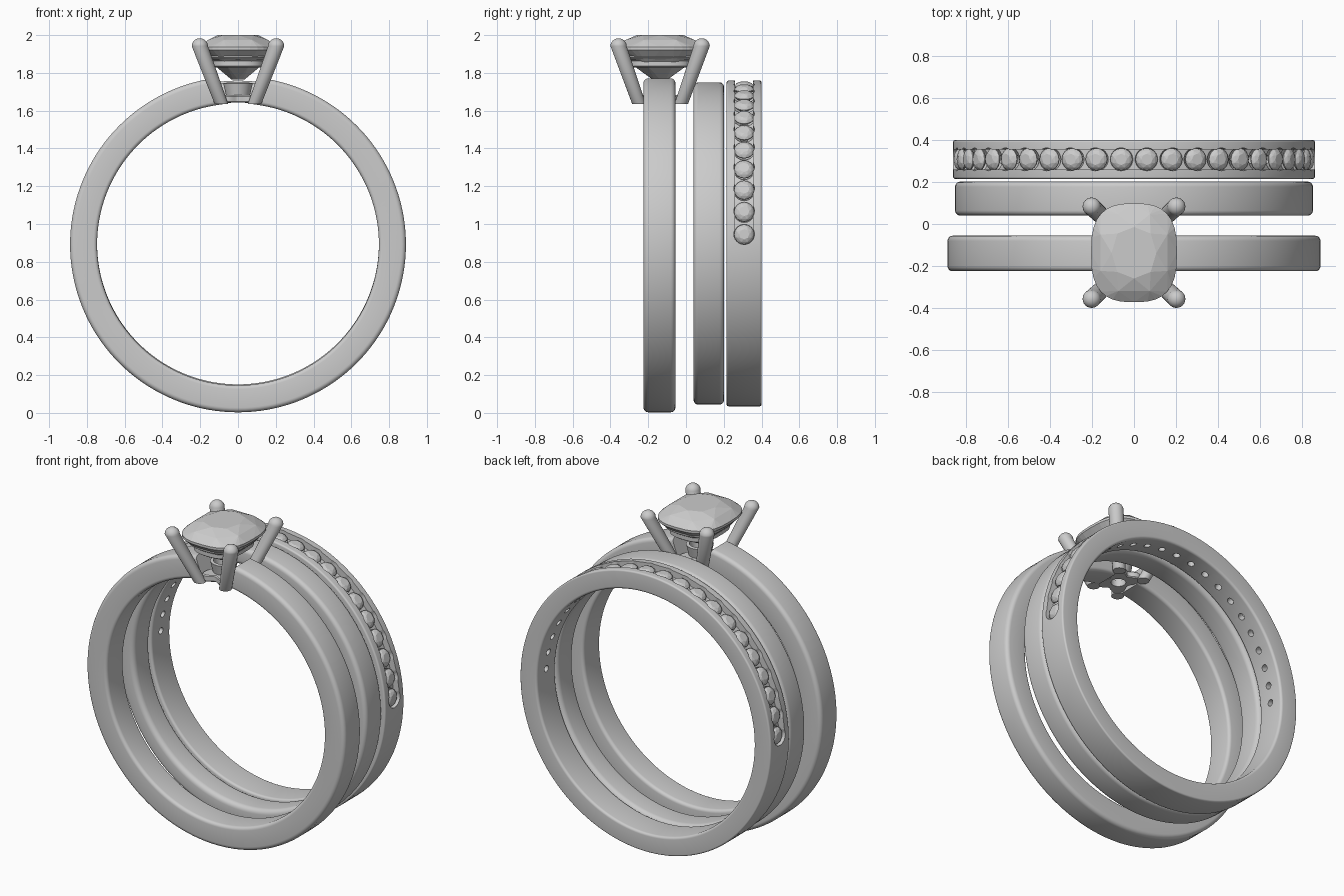
import bpy, bmesh, math
from mathutils import Vector, Matrix

if "Cube" in bpy.data.objects:
    bpy.data.objects.remove(bpy.data.objects["Cube"])

CZ, HEAD_Y = 0.895, -0.137      # ring axis height, centre of the setting
PI = math.pi


def finish(name, bm, angle=35):
    bmesh.ops.recalc_face_normals(bm, faces=bm.faces)
    me = bpy.data.meshes.new(name)
    bm.to_mesh(me)
    bm.free()
    ob = bpy.data.objects.new(name, me)
    bpy.context.collection.objects.link(ob)
    smooth(ob, angle)
    return ob


def smooth(ob, angle):
    bpy.ops.object.select_all(action='DESELECT')
    ob.select_set(True)
    bpy.context.view_layer.objects.active = ob
    if angle:
        bpy.ops.object.shade_smooth_by_angle(angle=math.radians(angle))


def loft(bm, rings, loop=False):
    """Skin a list of equal closed rings; cap the ends or join them in a loop."""
    vs = [[bm.verts.new(p) for p in r] for r in rings]
    n = len(vs[0])
    pairs = list(zip(vs, vs[1:])) + ([(vs[-1], vs[0])] if loop else [])
    for a, b in pairs:
        for i in range(n):
            bm.faces.new((a[i], a[(i + 1) % n], b[(i + 1) % n], b[i]))
    if not loop:
        bm.faces.new(vs[0])
        bm.faces.new(vs[-1])


def rounded_rect(r0, r1, y0, y1, b_in, b_out):
    pts = []
    for cx, cy, b, a0 in ((r1 - b_out, y1 - b_out, b_out, 0), (r0 + b_in, y1 - b_in, b_in, 90),
                          (r0 + b_in, y0 + b_in, b_in, 180), (r1 - b_out, y0 + b_out, b_out, 270)):
        for k in range(6):
            a = math.radians(a0 + 18 * k)
            pts.append((cx + b * math.cos(a), cy + b * math.sin(a)))
    return pts


def band(name, r0, r1, y0, y1, b_in, b_out, cz):
    bm = bmesh.new()
    prof = rounded_rect(r0, r1, y0, y1, b_in, b_out)
    n = 144
    loft(bm, [[(r * math.cos(t), y, cz + r * math.sin(t)) for r, y in prof]
              for t in (2 * PI * i / n for i in range(n))], loop=True)
    return finish(name, bm)


def cut(ob, cutter):
    m = ob.modifiers.new("cut", 'BOOLEAN')
    m.operation, m.solver, m.object = 'DIFFERENCE', 'EXACT', cutter
    smooth(ob, None)
    bpy.ops.object.modifier_apply(modifier=m.name)
    bpy.data.objects.remove(cutter)
    smooth(ob, 35)


def circle(r, z, n, off=0.0):
    return [(r * math.cos(2 * PI * (i + off) / n), r * math.sin(2 * PI * (i + off) / n), z)
            for i in range(n)]


def cushion(a, b, z, n, off=0.0, e=0.72, y=HEAD_Y):
    """Rounded-rectangle outline."""
    out = []
    for i in range(n):
        t = 2 * PI * (i + off) / n
        c, s = math.cos(t), math.sin(t)
        out.append((a * math.copysign(abs(c) ** e, c), y + b * math.copysign(abs(s) ** e, s), z))
    return out


def gem(name, pts):
    bm = bmesh.new()
    for p in pts:
        bm.verts.new(p)
    bmesh.ops.convex_hull(bm, input=bm.verts)
    return finish(name, bm, None)


# Three bands
solitaire = band("solitaire_band", 0.746, 0.889, -0.225, -0.056, 0.02, 0.025, 0.892)
band("plain_band", 0.746, 0.853, 0.04, 0.202, 0.03, 0.025, 0.897)
channel = band("channel_band", 0.746, 0.862, 0.215, 0.4, 0.015, 0.01, 0.897)

# Gap in the solitaire band where the setting sits
bm = bmesh.new()
loft(bm, [[(sx * w, HEAD_Y + sy * 0.2, z) for sx, sy in ((-1, -1), (1, -1), (1, 1), (-1, 1))]
          for w, z in ((0.07, 1.6), (0.165, 1.85))])
cut(solitaire, finish("gap_cutter", bm))

# Stone channel, round seats and through holes in the third band
STONE_Y, STEP, COUNT = 0.308, math.radians(8.26), 22
angles = [(i - (COUNT - 1) / 2) * STEP for i in range(COUNT)]
place = lambda a: Matrix.Translation((0, STONE_Y, 0.897)) @ Matrix.Rotation(a, 4, 'Y')

bm = bmesh.new()
arc = [angles[0] + (angles[-1] - angles[0]) * i / 84 for i in range(85)]
loft(bm, [[place(a) @ Vector((0, y, r)) for y, r in
           ((-0.048, 0.822), (0.048, 0.822), (0.048, 0.91), (-0.048, 0.91))] for a in arc])
cut(channel, finish("channel_cutter", bm))

bm = bmesh.new()
for a in angles:
    loft(bm, [[place(a) @ Vector(p) for p in circle(r, z, 24)] for r, z in
              ((0.02, 0.70), (0.02, 0.785), (0.0545, 0.815), (0.0545, 0.9))])
cut(channel, finish("seat_cutter", bm))

# Small round stones along the upper half
first = gem("channel_stone", circle(0.053, 0.836, 16) + circle(0.053, 0.831, 16)
            + circle(0.043, 0.849, 8, 0.5) + circle(0.027, 0.857, 8) + [(0, 0, 0.789)])
for i, a in enumerate(angles):
    ob = first if i == 0 else bpy.data.objects.new("channel_stone", first.data)
    if i:
        bpy.context.collection.objects.link(ob)
    ob.matrix_world = place(a)

# Cushion-cut centre stone
A, B = 0.205, 0.236
gem("centre_stone", cushion(A, B, 1.937, 32) + cushion(A, B, 1.922, 32)
    + cushion(A * 0.83, B * 0.83, 1.974, 8, 0.5, 0.85) + cushion(A * 0.52, B * 0.52, 2.0, 8, 0, 0.85)
    + cushion(A * 0.62, B * 0.62, 1.835, 8, 0.5, 0.85) + cushion(0.035, 0.04, 1.765, 8, 0, 0.9))

# Four tilted claws with rounded tips
for sx in (-1, 1):
    for sy in (-1, 1):
        foot = Vector((sx * 0.088, HEAD_Y + sy * 0.112, 1.636))
        tip = Vector((sx * 0.202, HEAD_Y + sy * 0.22, 1.942))
        rings = [[foot + Vector(p) for p in circle(0.036, 0, 24)]]
        for k in range(7):
            e = math.radians(14 * k)
            rings.append([tip + Vector(p) for p in circle(0.043 * math.cos(e), 0.041 * math.sin(e), 24)])
        bm = bmesh.new()
        loft(bm, rings)
        finish("claw", bm, 40)

# Two gallery rails under the stone
for name, a, b, z, h in (("upper_gallery_rail", 0.168, 0.2, 1.889, 0.017),
                         ("lower_gallery_rail", 0.145, 0.172, 1.846, 0.017)):
    bm = bmesh.new()
    loft(bm, [cushion(a + d, b + d, z + dz, 48) for d, dz in
              ((0, h), (-0.035, h), (-0.042, -h), (-0.012, -h), (0, -h * 0.5))], loop=True)
    finish(name, bm)


# Four-lobed base plate joining the claw feet, with a hole
def lobes(grow, z):
    pts = []
    for x, y, _ in circle(1, 0, 64):
        r = 0.102 + 0.024 * -math.cos(4 * math.atan2(y, x)) + grow
        pts.append((x * r * 0.9, HEAD_Y + y * r * 1.1, z))
    return pts


hole = lambda r, z: [(x, y + HEAD_Y, z) for x, y, z in circle(r, z, 64)]
bm = bmesh.new()
loft(bm, [hole(0.042, 1.642), lobes(-0.006, 1.642), lobes(0, 1.648), lobes(0, 1.676),
          lobes(-0.006, 1.682), hole(0.042, 1.682)], loop=True)
finish("base_plate", bm)

# Collar rising from the base plate towards the stone
bm = bmesh.new()
loft(bm, [hole(0.042, 1.65), hole(0.056, 1.65), hole(0.078, 1.745), hole(0.06, 1.748)], loop=True)
finish("base_collar", bm)
